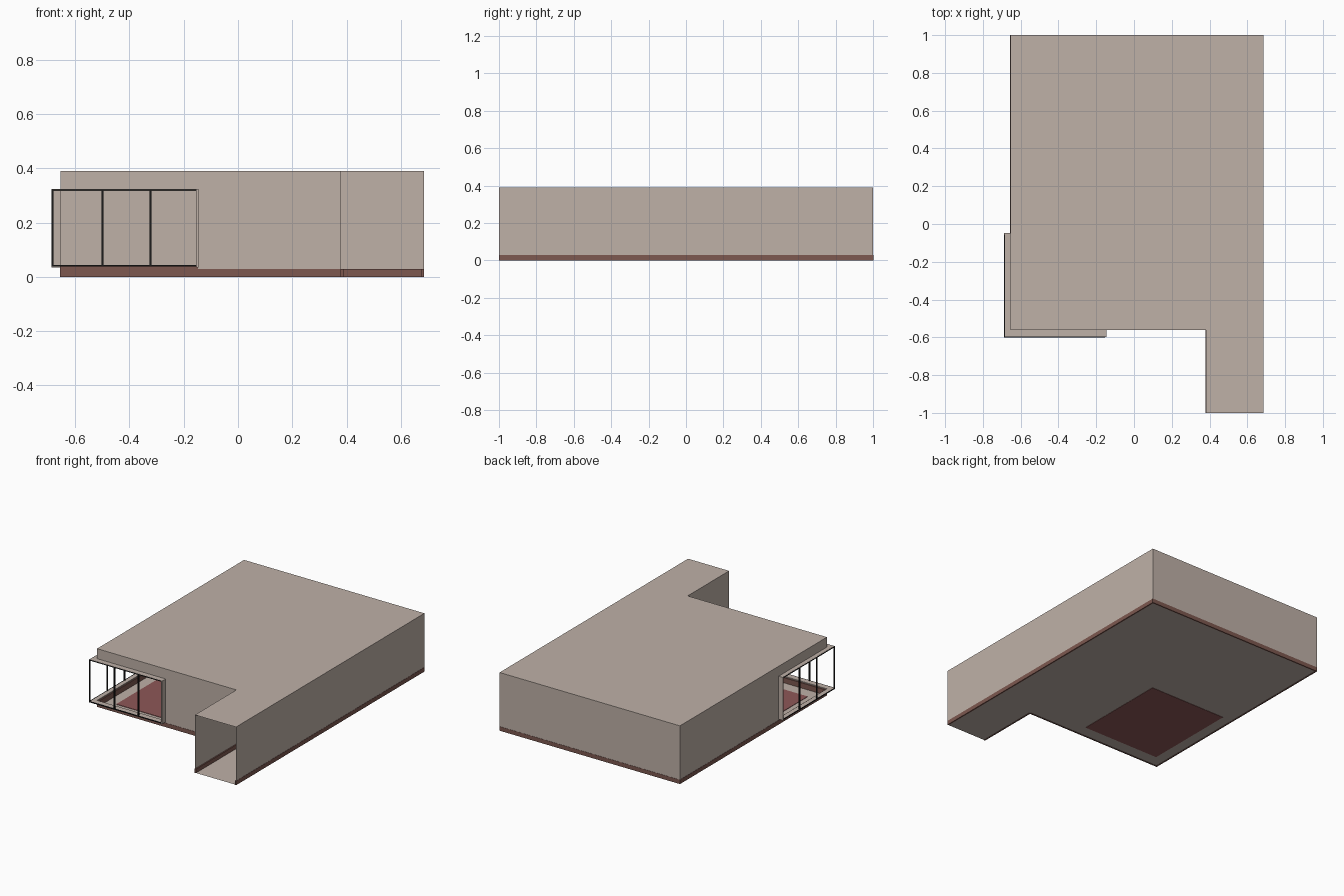
import bpy, bmesh

if "Cube" in bpy.data.objects:
    bpy.data.objects.remove(bpy.data.objects["Cube"])

def mat(name, rgb):
    m = bpy.data.materials.new(name)
    m.diffuse_color = (*rgb, 1)
    m.use_nodes = True
    m.node_tree.nodes["Principled BSDF"].inputs["Base Color"].default_value = m.diffuse_color
    return m

PLASTER = mat("warm_plaster", (0.52, 0.44, 0.39))
BROWN = mat("brown_wood", (0.205, 0.098, 0.080))
RED = mat("red_rug", (0.27, 0.095, 0.095))
BLACK = mat("black_metal", (0.012, 0.012, 0.012))

# Plan dimensions of the L-shaped room and the corner window
XL, XR, XC = -0.655, 0.685, 0.38
YF, YB, YM = -1.0, 1.0, -0.56
H = 0.39
WX, WY, WZ0, WZ1 = -0.147, -0.05, 0.04, 0.32   # window ends, sill, head
OX, OY = -0.684, -0.596                        # outer faces of the bay

def finish(name, bm, material):
    me = bpy.data.meshes.new(name)
    bm.to_mesh(me)
    bm.free()
    me.materials.append(material)
    ob = bpy.data.objects.new(name, me)
    bpy.context.collection.objects.link(ob)
    return ob

def add_box(bm, lo, hi):
    vs = bmesh.ops.create_cube(bm, size=1)["verts"]
    for v in vs:
        for i in range(3):
            v.co[i] = hi[i] if v.co[i] > 0 else lo[i]

def boxes(name, material, items):
    bm = bmesh.new()
    for lo, hi in items:
        add_box(bm, lo, hi)
    return finish(name, bm, material)

def polys(name, material, faces):
    bm = bmesh.new()
    for f in faces:
        bm.faces.new([bm.verts.new(p) for p in f])
    bmesh.ops.remove_doubles(bm, verts=bm.verts, dist=1e-5)
    return finish(name, bm, material)

def sheet(p, q, z0=0.0, z1=H):
    return [(*p, z0), (*q, z0), (*q, z1), (*p, z1)]

# Thin walls, open at the corridor mouth and at the corner window
corner, front_end, left_end = (XL, YM), (WX, YM), (XL, WY)
runs = [(front_end, (XC, YM)), ((XC, YM), (XC, YF)), ((XR, YF), (XR, YB)),
        ((XR, YB), (XL, YB)), ((XL, YB), left_end)]
window_runs = [(corner, front_end), (left_end, corner)]
walls = [sheet(p, q) for p, q in runs]
for p, q in window_runs:
    walls += [sheet(p, q, 0, WZ0), sheet(p, q, WZ1, H)]
polys("walls", PLASTER, walls)

# Ceiling and floor share the same outline
outline = [(XL, YM), (XC, YM), (XC, YF), (XR, YF), (XR, YB), (XL, YB)]
polys("ceiling", PLASTER, [[(x, y, H) for x, y in outline]])
polys("floor", PLASTER, [[(x, y, 0.002) for x, y in reversed(outline)]])

# Skirting boards wrap each wall; taller under the window
def skirting(p, q, h, out=0.0015, inner=0.008):
    dx, dy = q[0] - p[0], q[1] - p[1]
    n = (dx * dx + dy * dy) ** 0.5
    nx, ny = dy / n, -dx / n
    pts = [(a[0] + nx * o, a[1] + ny * o) for a in (p, q) for o in (out, -inner)]
    xs, ys = [a[0] for a in pts], [a[1] for a in pts]
    return (min(xs), min(ys), 0), (max(xs), max(ys), h)

boxes("skirting_boards", BROWN,
      [skirting(p, q, 0.028) for p, q in runs] +
      [skirting(p, q, WZ0 - 0.003) for p, q in window_runs])

# Rug, visible through the floor underside
boxes("rug", RED, [((-0.575, -0.47, 0), (0.0, 0.18, 0.005))])

# Bay lining: sill, head and end cheeks
T = 0.006
lining = []
for z in (WZ0 - T / 2, WZ1 - T / 2):
    lining += [((OX, OY, z), (WX, YM, z + T)), ((OX, YM, z), (XL, WY, z + T))]
lining += [((WX - T, OY - 0.003, WZ0 - T), (WX + 0.002, YM, WZ1 + T / 2)),
           ((OX - 0.003, WY - T, WZ0 - T), (XL, WY + 0.002, WZ1 + T / 2))]
boxes("window_lining", PLASTER, lining)

# Black frame: corner post, mullions on both sides, slim rails
R = 0.004
posts = [(OX, OY), (-0.5, OY), (-0.322, OY), (OX, -0.41), (OX, -0.228)]
frame = [((x - R, y - R, WZ0), (x + R, y + R, WZ1)) for x, y in posts]
for z, h in ((WZ0, 0.003), (WZ1, 0.002)):
    frame += [((OX - R, OY - R, z - h), (WX - T, OY + 0.002, z + h)),
              ((OX - R, OY - R, z - h), (OX + 0.002, WY - T, z + h))]
boxes("window_frame", BLACK, frame)
